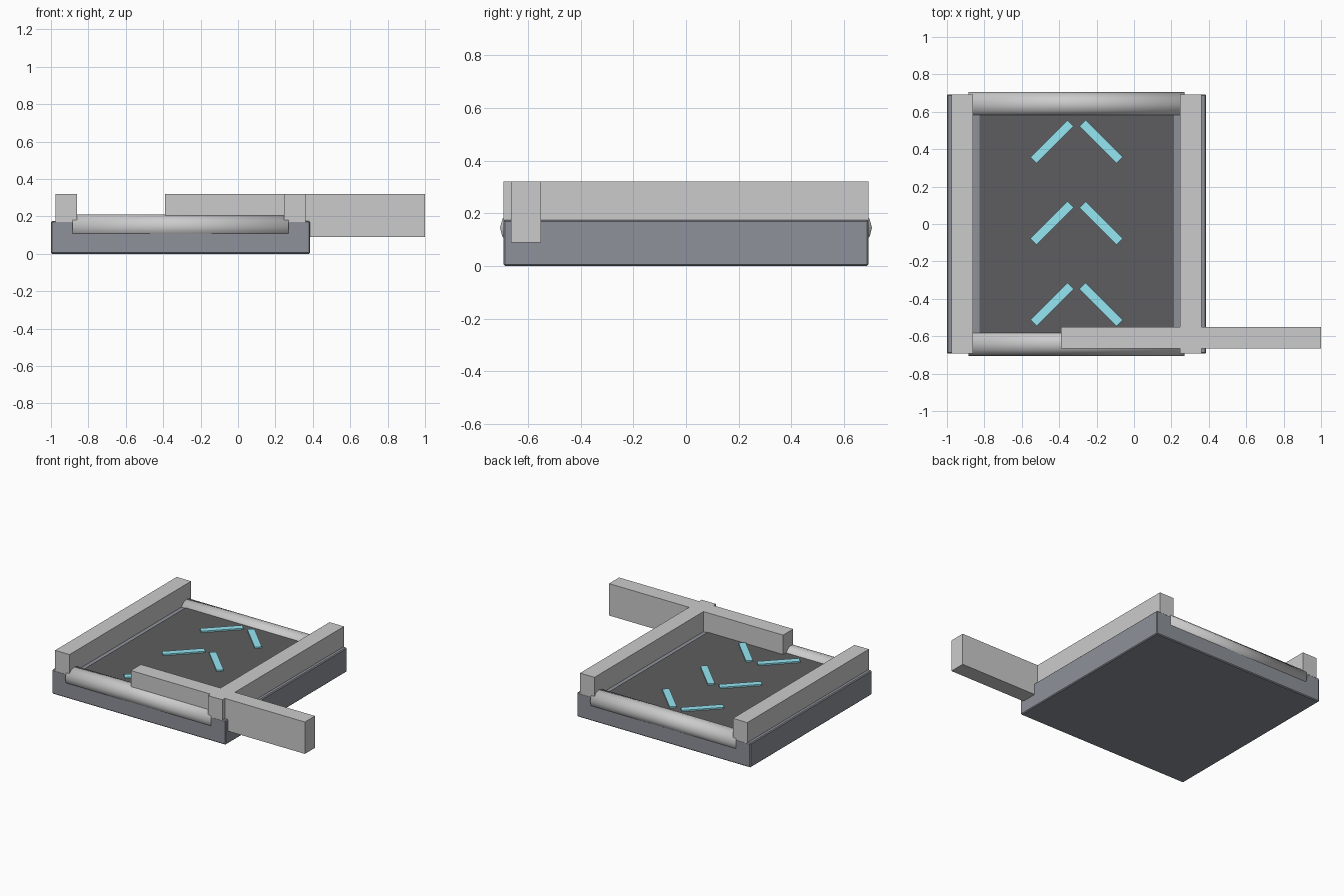
import bpy
from math import radians

if "Cube" in bpy.data.objects:
    bpy.data.objects.remove(bpy.data.objects["Cube"])

CX = -0.307  # centre line of the conveyor bed


def material(name, color):
    m = bpy.data.materials.new(name)
    m.diffuse_color = (*color, 1)
    m.use_nodes = True
    m.node_tree.nodes["Principled BSDF"].inputs["Base Color"].default_value = m.diffuse_color
    return m


def box(name, lo, hi, mat=None, bevel=0, rot=0):
    size = [b - a for a, b in zip(lo, hi)]
    mid = [(a + b) / 2 for a, b in zip(lo, hi)]
    bpy.ops.mesh.primitive_cube_add(size=1, location=mid)
    o = bpy.context.object
    o.name = name
    o.scale = size
    bpy.ops.object.transform_apply(location=False, rotation=False, scale=True)
    o.rotation_euler.z = radians(rot)
    if mat:
        o.data.materials.append(mat)
    if bevel:
        b = o.modifiers.new("edge_bevel", 'BEVEL')
        b.width = bevel
        b.segments = 1
    return o


frame_mat = material("dark_frame", (0.27, 0.285, 0.32))
belt_mat = material("belt_rubber", (0.11, 0.11, 0.115))
mark_mat = material("cyan_marking", (0.30, 0.80, 0.90))

# Bed and belt
box("bed", (-1, -0.693, 0), (0.386, 0.693, 0.175), frame_mat, bevel=0.006)
box("belt", (CX - 0.52, -0.582, 0.10), (CX + 0.52, 0.582, 0.18), belt_mat)

# Side rails and end rollers
for s, side, end in ((-1, "left", "front"), (1, "right", "back")):
    x = CX + s * 0.61
    box(side + "_rail", (x - 0.0575, -0.693, 0.17), (x + 0.0575, 0.693, 0.32))
    bpy.ops.mesh.primitive_cylinder_add(
        vertices=12, radius=0.066, depth=1.156,
        location=(CX, s * 0.64, 0.145), rotation=(0, radians(90), 0))
    roller = bpy.context.object
    roller.name = end + "_roller"
    bpy.ops.object.shade_smooth()

# Diverter arm crossing the right rail
box("diverter_arm", (-0.39, -0.665, 0.09), (1, -0.55, 0.32))

# Direction chevrons, two slanted strips each
for i, y in enumerate((-0.43, 0.005, 0.44)):
    for s, side in ((-1, "left"), (1, "right")):
        x = CX + s * 0.131
        box(f"chevron_{i + 1}_{side}", (x - 0.14, y - 0.0235, 0.175),
            (x + 0.14, y + 0.0235, 0.19), mark_mat, rot=-45 * s)
